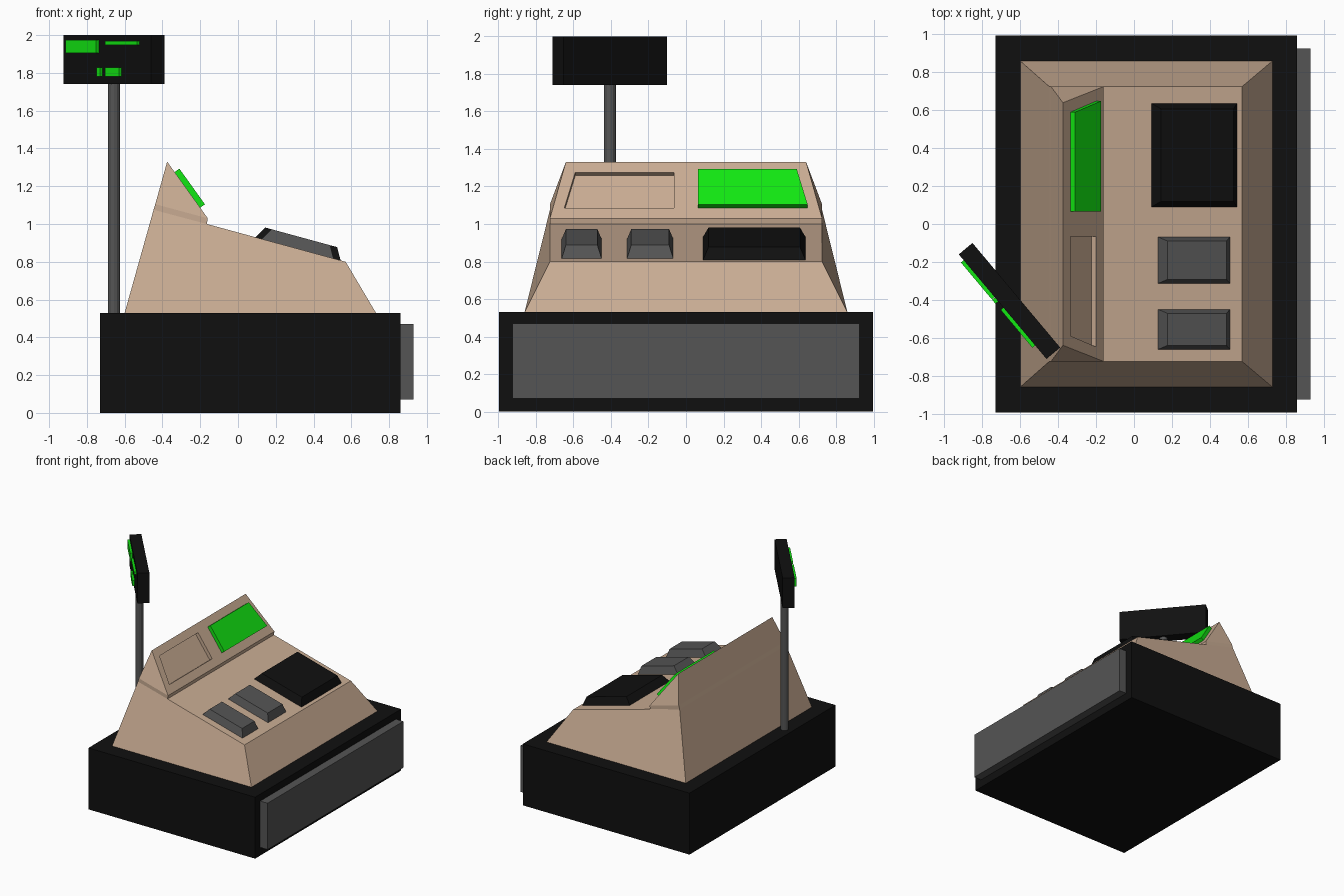
import bpy, bmesh, math
from mathutils import Vector, Matrix

if "Cube" in bpy.data.objects:
    bpy.data.objects.remove(bpy.data.objects["Cube"])


def material(name, r, g, b):
    m = bpy.data.materials.new(name)
    m.diffuse_color = (r, g, b, 1)
    m.use_nodes = True
    m.node_tree.nodes["Principled BSDF"].inputs["Base Color"].default_value = m.diffuse_color
    return m


BLACK = material("black", 0.005, 0.005, 0.005)
GREY = material("dark_grey", 0.09, 0.09, 0.09)
TAN = material("tan", 0.58, 0.41, 0.29)
GREEN = material("green", 0.006, 0.8, 0.006)


def finish(name, bm, mat):
    bmesh.ops.recalc_face_normals(bm, faces=bm.faces)
    me = bpy.data.meshes.new(name)
    bm.to_mesh(me)
    bm.free()
    me.materials.append(mat)
    ob = bpy.data.objects.new(name, me)
    bpy.context.collection.objects.link(ob)
    return ob


def loft(name, low, high, mat):
    """Solid between two matching loops of points."""
    bm = bmesh.new()
    a = [bm.verts.new(p) for p in low]
    b = [bm.verts.new(p) for p in high]
    n = len(a)
    bm.faces.new(a)
    bm.faces.new(b)
    for i in range(n):
        j = (i + 1) % n
        bm.faces.new((a[i], a[j], b[j], b[i]))
    return finish(name, bm, mat)


def box(name, x0, x1, y0, y1, z0, z1, mat):
    rect = [(x0, y0), (x1, y0), (x1, y1), (x0, y1)]
    return loft(name, [(x, y, z0) for x, y in rect], [(x, y, z1) for x, y in rect], mat)


# Base and cash drawer
box("base", -0.73, 0.86, -0.995, 0.995, 0, 0.53, BLACK)
box("drawer", 0.85, 0.93, -0.925, 0.925, 0.07, 0.47, GREY)

# Sloped plane of the screen panel: s runs down the slope, h is off the surface
TOP = Vector((-0.375, 0, 1.33))
LOW = Vector((-0.16, 0, 1.03))
DOWN = (LOW - TOP).normalized()
OUT = Vector((-DOWN.z, 0, DOWN.x))


def panel_loop(side, h):
    pts = [(0.068, 0.065), (0.068, 0.59), (0.30, 0.648), (0.30, 0.065)]
    return [TOP + DOWN * s + OUT * h + Vector((0, side * y, 0)) for s, y in pts]


# Body: profile with half widths, mirrored across y
profile = [(-0.60, 0.86, 0.53), (-0.447, 0.725, 1.075), (-0.438, 0.725, 1.105),
           (-0.375, 0.64, 1.33), (-0.16, 0.725, 1.03), (-0.165, 0.725, 1.0),
           (0.57, 0.725, 0.80), (0.73, 0.86, 0.53)]
bm = bmesh.new()
R = [bm.verts.new((x, -y, z)) for x, y, z in profile]
L = [bm.verts.new((x, y, z)) for x, y, z in profile]
for i in range(8):
    j = (i + 1) % 8
    if i != 3:
        bm.faces.new((R[i], R[j], L[j], L[i]))
for S in (R, L):
    for ids in ((0, 1, 5, 6, 7), (1, 2, 4, 5), (2, 3, 4)):
        bm.faces.new([S[i] for i in ids])

# Screen panel with the recessed bay
rim = [bm.verts.new(p) for p in panel_loop(-1, 0)]
floor = [bm.verts.new(p) for p in panel_loop(-1, -0.03)]
outer = [L[3], R[3], R[4], L[4]]
bm.faces.new(floor)
for i in range(4):
    j = (i + 1) % 4
    bm.faces.new((outer[i], outer[j], rim[j], rim[i]))
    bm.faces.new((rim[i], rim[j], floor[j], floor[i]))
finish("body", bm, TAN)

# Raised green screen
loft("screen", panel_loop(1, -0.002), panel_loop(1, 0.031), GREEN)

# Key blocks on the sloped deck
DECK = Vector((-0.165, 0, 1.0))
ALONG = (Vector((0.57, 0, 0.80)) - DECK).normalized()
UP = Vector((-ALONG.z, 0, ALONG.x))


def key_block(name, x0, x1, y0, y1, inset_y, mat):
    def loop(du, dy, h):
        u0, u1 = (x0 - DECK.x) / ALONG.x + du, (x1 - DECK.x) / ALONG.x - du
        return [DECK + ALONG * u + UP * h + Vector((0, y, 0))
                for u, y in ((u0, y0 + dy), (u1, y0 + dy), (u1, y1 - dy), (u0, y1 - dy))]
    loft(name, loop(0, 0, 0), loop(0.036, inset_y, 0.063), mat)


key_block("keypad", 0.092, 0.543, 0.09, 0.637, 0.03, BLACK)
key_block("key_block_inner", 0.126, 0.506, -0.314, -0.068, 0.022, GREY)
key_block("key_block_outer", 0.126, 0.506, -0.662, -0.45, 0.022, GREY)

# Display pole
CX, CY = -0.657, -0.406
bm = bmesh.new()
bmesh.ops.create_cone(bm, cap_ends=True, segments=12, radius1=0.032, radius2=0.032,
                      depth=1.22, matrix=Matrix.Translation((CX, CY, 1.14)))
finish("pole", bm, GREY)

# Customer display, turned about the pole, with lit segments on its front
turn = Matrix.Translation((CX, CY, 0)) @ Matrix.Rotation(math.radians(-50), 4, 'Z')
head = box("display_head", -0.36, 0.36, -0.047, 0.047, 1.74, 2.0, BLACK)
head.data.transform(turn)
segments = [(-0.32, -0.067, 1.905, 1.975), (0.006, 0.267, 1.947, 1.968),
            (-0.064, -0.036, 1.78, 1.828), (0.006, 0.12, 1.78, 1.828)]
for i, (u0, u1, z0, z1) in enumerate(segments):
    seg = box(f"display_segment_{i + 1}", u0, u1, -0.066, -0.045, z0, z1, GREEN)
    seg.data.transform(turn)
